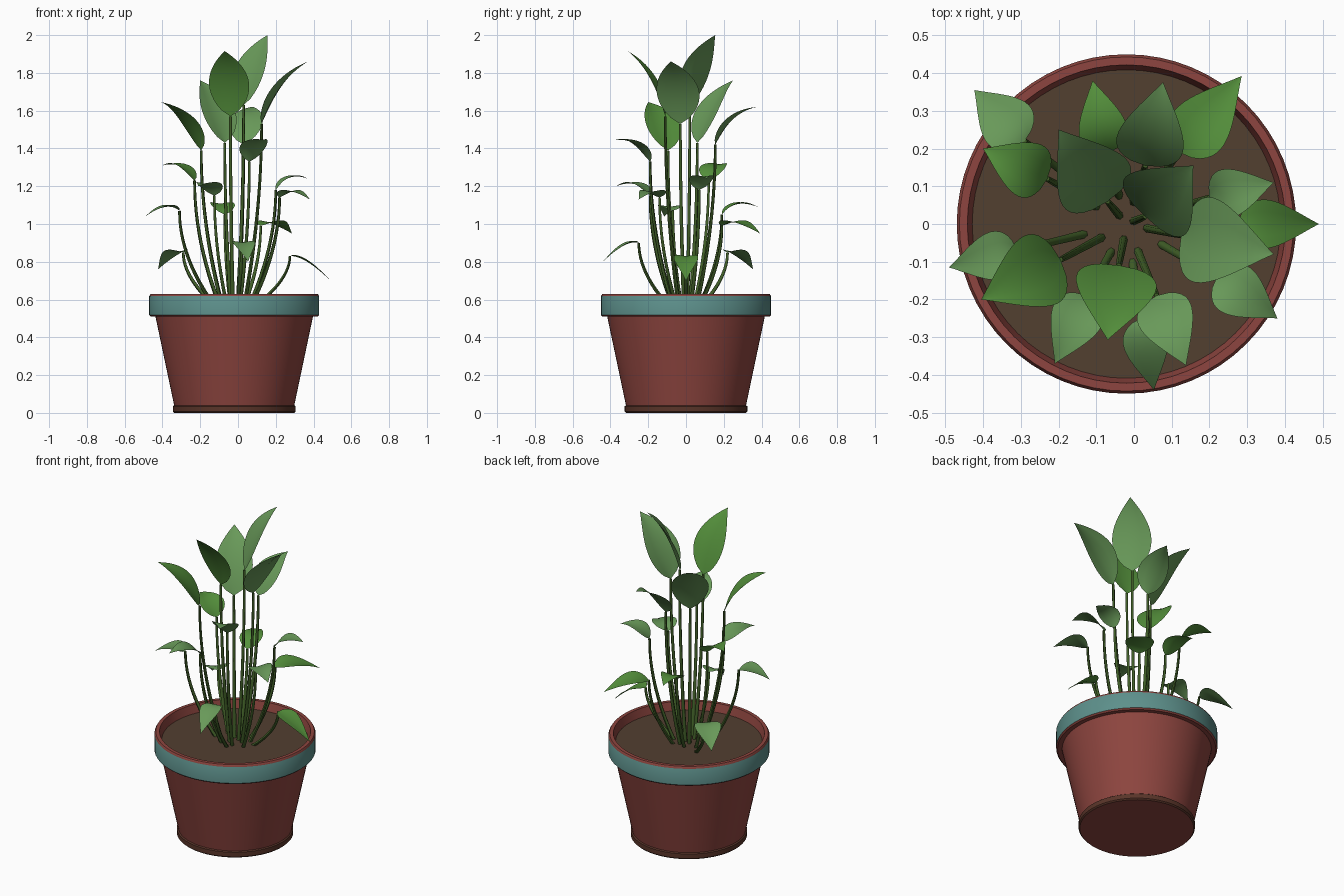
import bpy, bmesh, math
from mathutils import Vector

if "Cube" in bpy.data.objects:
    bpy.data.objects.remove(bpy.data.objects["Cube"])

CENTRE = Vector((-0.02, 0, 0))
SOIL_Z = 0.58


def material(name, rgb):
    m = bpy.data.materials.new(name)
    m.diffuse_color = (*rgb, 1)
    m.use_nodes = True
    m.node_tree.nodes["Principled BSDF"].inputs["Base Color"].default_value = m.diffuse_color
    return m


RED = material("terracotta_red", (0.27, 0.06, 0.05))
TEAL = material("rim_teal", (0.11, 0.28, 0.26))
FOOT = material("foot_brown", (0.10, 0.035, 0.022))
SOIL = material("soil_brown", (0.085, 0.05, 0.03))
STEM = material("stem_green", (0.05, 0.11, 0.02))
LIGHT = material("leaf_grey_green", (0.14, 0.32, 0.10))
FRESH = material("leaf_fresh_green", (0.09, 0.28, 0.045))


def add_object(name, mesh, mats, angle=35):
    ob = bpy.data.objects.new(name, mesh)
    bpy.context.collection.objects.link(ob)
    for m in mats:
        mesh.materials.append(m)
    bpy.ops.object.select_all(action='DESELECT')
    ob.select_set(True)
    bpy.context.view_layer.objects.active = ob
    bpy.ops.object.shade_smooth_by_angle(angle=math.radians(angle))
    return ob


def lathe(name, profile, mats, slots, n=64):
    """Revolve (r, z) points round the pot axis; slots = material per band."""
    bm = bmesh.new()
    rings = []
    for r, z in profile:
        if r == 0:
            rings.append([bm.verts.new(CENTRE + Vector((0, 0, z)))] * n)
        else:
            rings.append([bm.verts.new(CENTRE + Vector((r * math.cos(a), r * math.sin(a), z)))
                          for a in (2 * math.pi * i / n for i in range(n))])
    for k, (lo, hi) in enumerate(zip(rings, rings[1:])):
        for i in range(n):
            j = (i + 1) % n
            quad = list(dict.fromkeys((lo[i], lo[j], hi[j], hi[i])))
            bm.faces.new(quad).material_index = slots[k]
    mesh = bpy.data.meshes.new(name)
    bm.to_mesh(mesh)
    bm.free()
    return add_object(name, mesh, mats)


def quad_bezier(a, b, c, t):
    return a * (1 - t) ** 2 + b * 2 * t * (1 - t) + c * t * t


# Pot: foot, tapered body, overhanging rim with teal band, inner wall
lathe("pot",
      [(0, 0), (0.318, 0), (0.325, 0.007), (0.325, 0.035), (0.318, 0.04), (0.417, 0.51),
       (0.442, 0.51), (0.45, 0.518), (0.45, 0.618), (0.443, 0.63), (0.422, 0.63), (0.405, SOIL_Z - 0.02)],
      [RED, FOOT, TEAL], [0, 1, 1, 1, 0, 0, 0, 2, 0, 0, 0])

# Soil disc
lathe("soil", [(0.409, SOIL_Z), (0, SOIL_Z)], [SOIL], [0])


def stem(name, base):
    """Tapered stalk that leaves the soil outward and bends upright."""
    flat = Vector((base.x, base.y, 0))
    start = CENTRE.lerp(flat, 0.35)
    start.z = SOIL_Z - 0.02
    bend = flat + Vector((0, 0, (SOIL_Z + base.z) / 2))
    cu = bpy.data.curves.new(name, 'CURVE')
    cu.dimensions = '3D'
    cu.bevel_depth = 0.011
    cu.bevel_resolution = 1
    cu.use_fill_caps = True
    sp = cu.splines.new('POLY')
    n = 12
    sp.points.add(n)
    for i in range(n + 1):
        sp.points[i].co = (*quad_bezier(start, bend, base, i / n), 1)
        sp.points[i].radius = 1 - 0.35 * i / n
    cu.materials.append(STEM)
    ob = bpy.data.objects.new(name, cu)
    bpy.context.collection.objects.link(ob)
    bpy.ops.object.select_all(action='DESELECT')
    ob.select_set(True)
    bpy.context.view_layer.objects.active = ob
    bpy.ops.object.convert(target='MESH')
    bpy.ops.object.shade_smooth_by_angle(angle=math.radians(60))


def leaf(name, base, tip, width, mat):
    """Pointed oval blade, arched along its midrib and slightly folded."""
    ctrl = base.lerp(tip, 0.35)
    ctrl.z = (base.z + tip.z) / 2 + 0.07
    out = tip - base
    side = Vector((-out.y, out.x, 0)).normalized()
    n, across = 16, (-1, -0.5, 0, 0.5, 1)
    bm = bmesh.new()
    rows = []
    for i in range(n + 1):
        t = i / n
        p = quad_bezier(base, ctrl, tip, t)
        tangent = ((ctrl - base) * (1 - t) + (tip - ctrl) * t).normalized()
        up = tangent.cross(side)
        half = width / 2 * max(math.sin(math.pi * t ** 0.7), 0.004)
        rows.append([bm.verts.new(p + side * half * s + up * half * 0.15 * abs(s)) for s in across])
    for a, b in zip(rows, rows[1:]):
        for k in range(len(across) - 1):
            bm.faces.new((a[k + 1], a[k], b[k], b[k + 1]))
    mesh = bpy.data.meshes.new(name)
    bm.to_mesh(mesh)
    bm.free()
    add_object(name, mesh, [mat], 60)


# Leaves: stalk end, tip, width, colour
LEAVES = [
    ((0.03, 0.02, 1.63), (0.157, 0.155, 2.00), 0.22, LIGHT),
    ((0.03, 0.155, 1.42), (0.077, 0.376, 1.62), 0.18, LIGHT),
    ((-0.07, 0.06, 1.43), (-0.20, 0.25, 1.76), 0.21, LIGHT),
    ((0.125, -0.03, 1.53), (0.37, -0.08, 1.86), 0.23, LIGHT),
    ((-0.04, -0.11, 1.57), (-0.07, -0.307, 1.915), 0.215, FRESH),
    ((-0.195, -0.095, 1.39), (-0.405, -0.20, 1.645), 0.20, FRESH),
    ((0.12, 0.19, 0.99), (0.285, 0.392, 0.95), 0.16, FRESH),
    ((-0.07, 0.19, 1.05), (-0.11, 0.38, 1.09), 0.13, FRESH),
    ((-0.29, 0.22, 0.85), (-0.423, 0.355, 0.76), 0.15, LIGHT),
    ((-0.23, 0.12, 1.23), (-0.40, 0.20, 1.31), 0.15, FRESH),
    ((0.20, 0.07, 1.18), (0.37, 0.11, 1.24), 0.13, LIGHT),
    ((0.275, 0.0, 0.83), (0.49, 0.0, 0.70), 0.13, FRESH),
    ((-0.125, -0.19, 1.15), (-0.21, -0.37, 1.20), 0.14, LIGHT),
    ((0.02, -0.25, 0.90), (0.053, -0.44, 0.80), 0.12, LIGHT),
    ((0.06, -0.19, 1.33), (0.138, -0.375, 1.445), 0.15, LIGHT),
    ((0.22, -0.14, 1.14), (0.38, -0.25, 1.13), 0.14, LIGHT),
    ((-0.31, -0.07, 1.07), (-0.49, -0.115, 1.04), 0.13, LIGHT),
]
for i, (base, tip, width, mat) in enumerate(LEAVES, 1):
    stem(f"stem_{i}", Vector(base))
    leaf(f"leaf_{i}", Vector(base), Vector(tip), width, mat)
